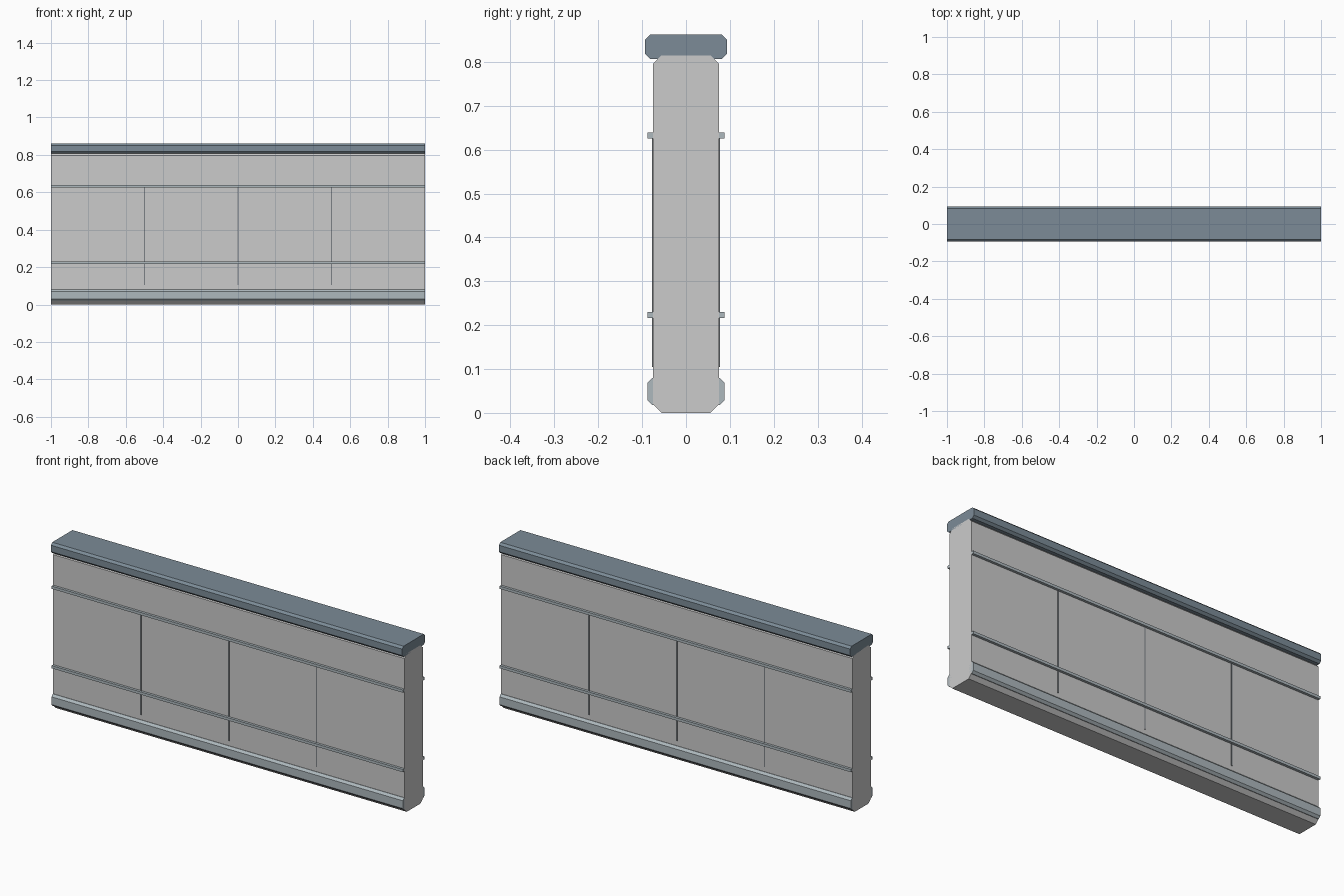
import bpy, bmesh

if "Cube" in bpy.data.objects:
    bpy.data.objects.remove(bpy.data.objects["Cube"])


def material(name, rgb):
    m = bpy.data.materials.new(name)
    m.diffuse_color = (*rgb, 1)
    m.use_nodes = True
    m.node_tree.nodes["Principled BSDF"].inputs["Base Color"].default_value = m.diffuse_color
    return m


def bar(name, y0, y1, z0, z1, chamfer=0.0, x=0.0, length=2.0, mat=None):
    """Extrude a chamfered rectangle (y, z section) along x."""
    c = chamfer
    if c:
        section = [(y0 + c, z0), (y1 - c, z0), (y1, z0 + c), (y1, z1 - c),
                   (y1 - c, z1), (y0 + c, z1), (y0, z1 - c), (y0, z0 + c)]
    else:
        section = [(y0, z0), (y1, z0), (y1, z1), (y0, z1)]
    bm = bmesh.new()
    face = bm.faces.new([bm.verts.new((x - length / 2, y, z)) for y, z in section])
    new = bmesh.ops.extrude_face_region(bm, geom=[face])["geom"]
    bmesh.ops.translate(bm, vec=(length, 0, 0),
                        verts=[v for v in new if isinstance(v, bmesh.types.BMVert)])
    bmesh.ops.recalc_face_normals(bm, faces=bm.faces)
    mesh = bpy.data.meshes.new(name)
    bm.to_mesh(mesh)
    bm.free()
    if mat:
        mesh.materials.append(mat)
    ob = bpy.data.objects.new(name, mesh)
    bpy.context.collection.objects.link(ob)
    return ob


def mirrored_bar(*args, **kwargs):
    """Bar on the back face, mirrored onto the front."""
    mod = bar(*args, **kwargs).modifiers.new("mirror", 'MIRROR')
    mod.use_axis = (False, True, False)


cap_blue = material("cap_blue_grey", (0.2, 0.26, 0.31))
trim_grey = material("trim_grey", (0.42, 0.48, 0.51))
seam_dark = material("seam_dark", (0.2, 0.22, 0.24))

# Wall panel and overhanging cap
bar("wall_panel", -0.075, 0.075, 0.0, 0.815, chamfer=0.019)
bar("top_cap", -0.093, 0.093, 0.807, 0.862, chamfer=0.011, mat=cap_blue)

# Skirting along the foot of both faces
mirrored_bar("base_skirting", 0.062, 0.088, 0.018, 0.08, chamfer=0.011, mat=trim_grey)

# Horizontal rails on both faces
for name, z in (("lower_rail", 0.223), ("upper_rail", 0.632)):
    mirrored_bar(name, 0.07, 0.088, z - 0.007, z + 0.007, mat=trim_grey)

# Thin vertical panel seams on both faces
for i in range(3):
    mirrored_bar(f"panel_seam_{i + 1}", 0.073, 0.077, 0.105, 0.625,
                 x=(i - 1) * 0.5, length=0.006, mat=seam_dark)
